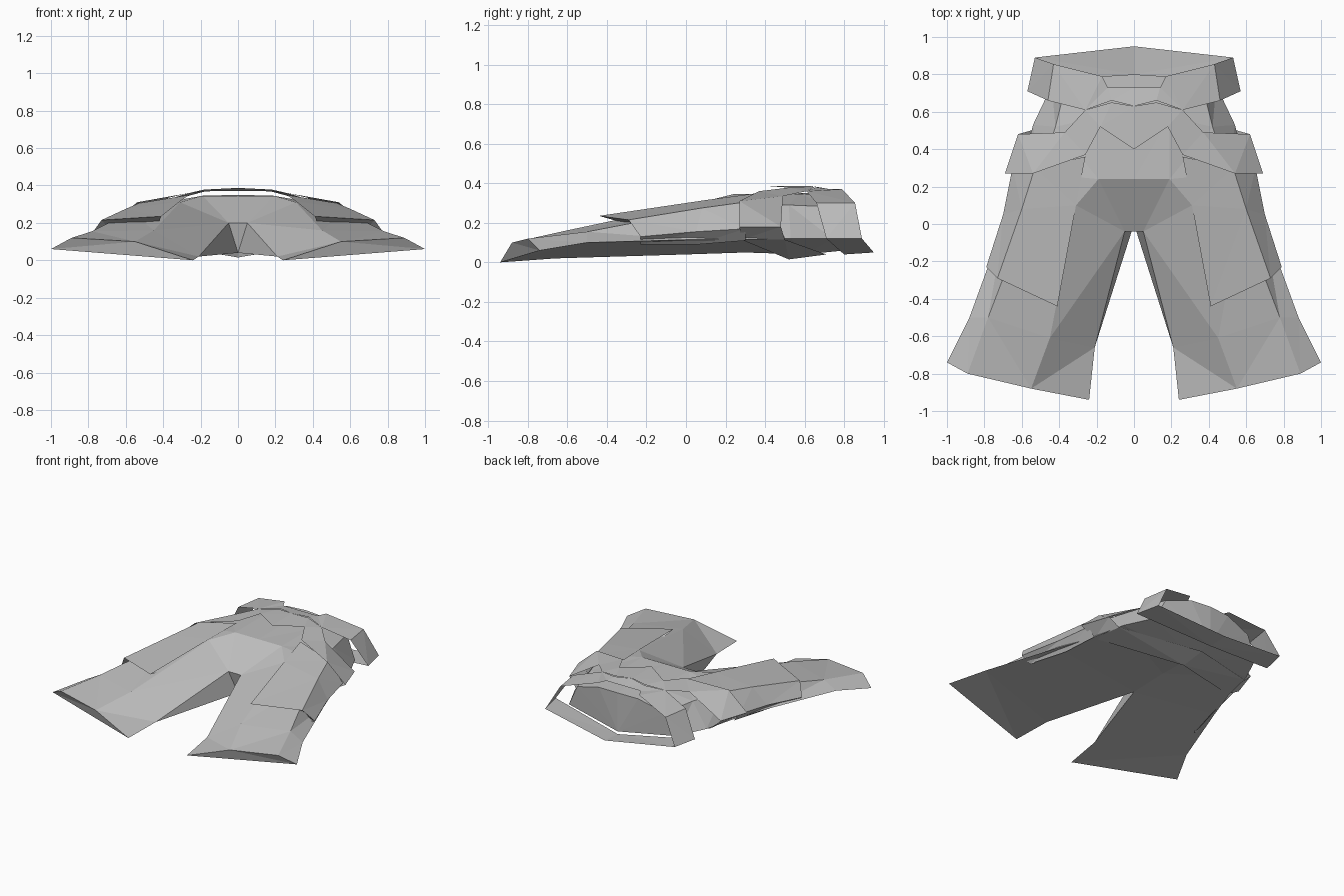
import bpy
import bmesh

if "Cube" in bpy.data.objects:
    bpy.data.objects.remove(bpy.data.objects["Cube"], do_unlink=True)

GREY = (0.52, 0.52, 0.52, 1)
cloth = bpy.data.materials.new("grey cloth")
cloth.use_nodes = True
cloth.diffuse_color = GREY
cloth.node_tree.nodes["Principled BSDF"].inputs["Base Color"].default_value = GREY


def loft(name, rows, closed=False, caps=(), extra=()):
    """Skin the left half through matching rows of points, then mirror it."""
    bm = bmesh.new()
    grid = [[bm.verts.new(p) for p in row] for row in rows]
    count = len(rows[0])
    for a, b in zip(grid, grid[1:]):
        for i in range(count if closed else count - 1):
            j = (i + 1) % count
            bm.faces.new((a[i], a[j], b[j], b[i]))
    for r in caps:
        bm.faces.new(grid[r])
    for pts in extra:
        bm.faces.new([bm.verts.new(p) for p in pts])
    bmesh.ops.remove_doubles(bm, verts=bm.verts, dist=0.0005)
    # drop the walls lying on the centre plane
    inner = [f for f in bm.faces if all(abs(v.co.x) < 0.001 for v in f.verts)]
    bmesh.ops.delete(bm, geom=inner, context="FACES")
    bmesh.ops.triangulate(bm, faces=bm.faces)
    bmesh.ops.recalc_face_normals(bm, faces=bm.faces)
    top = max(bm.faces, key=lambda f: f.calc_center_median().z)
    if top.normal.z < 0:
        bmesh.ops.reverse_faces(bm, faces=bm.faces)
    mesh = bpy.data.meshes.new(name)
    bm.to_mesh(mesh)
    bm.free()
    mesh.materials.append(cloth)
    obj = bpy.data.objects.new(name, mesh)
    bpy.context.collection.objects.link(obj)
    mirror = obj.modifiers.new("mirror", "MIRROR")
    mirror.use_clip = True
    return obj


# Trousers: bottom seam, inner seam, inner ridge, outer ridge, outer seam
hem = [(.24, -.94, 0), (.24, -.94, 0), (.55, -.88, .1), (.89, -.8, .12), (1, -.74, .06)]
knee = [(.21, -.66, .02), (.21, -.66, .02), (.45, -.61, .16), (.78, -.5, .155), (.88, -.5, .1)]
crotch = [(0, 0, .04), (.05, -.04, .2), (.31, .1, .31), (.57, .05, .26), (.69, .02, .115)]
hip = [(0, .3, .05), (0, .24, .345), (.19, .24, .345), (.5, .27, .29), (.6, .27, .115)]
seat = [(0, .6, .04), (0, .6, .35), (.19, .57, .345), (.42, .52, .29), (.54, .53, .12)]
waist = [(0, .8, .06), (0, .8, .345), (.16, .79, .34), (.36, .76, .28), (.44, .74, .12)]
front = (0, -.04, .2)
loft("trousers", [hem, knee, crotch, hip, seat, waist], closed=True, caps=(0, -1),
     extra=[(crotch[0], front, crotch[1]), (crotch[1], front, hip[1])])

# Thigh panels standing proud of the legs, with a folded-under lip
loft("thigh_panels", [
    [(.26, .36, .35), (.53, .3, .305), (.65, .3, .17), (.6, .3, .11)],
    [(.31, .1, .315), (.6, .08, .275), (.7, .05, .155), (.64, .05, .09)],
    [(.41, -.44, .235), (.73, -.29, .215), (.79, -.23, .13), (.72, -.23, .09)],
    [(.43, -.28, .19), (.69, -.22, .17), (.74, -.2, .115), (.7, -.2, .09)]])

# Hip band: front edge then rear edge, running from top centre to underside
loft("hip_band", [
    [(0, .4, .387), (.18, .52, .378), (.26, .37, .36), (.54, .27, .31),
     (.69, .27, .18), (.58, .28, .115), (0, .52, .015)],
    [(0, .63, .387), (.12, .65, .38), (.26, .61, .36), (.37, .49, .335),
     (.62, .48, .18), (.55, .5, .115), (0, .71, .04)]])

# Belt: open loop around the waist
loft("belt", [
    [(0, .63, .387), (.12, .66, .38), (.26, .61, .36), (.46, .66, .3),
     (.57, .71, .12), (0, .8, .04)],
    [(0, .73, .37), (.14, .73, .37), (.17, .79, .37), (.43, .855, .3),
     (.53, .89, .12), (0, .95, .05)]])
